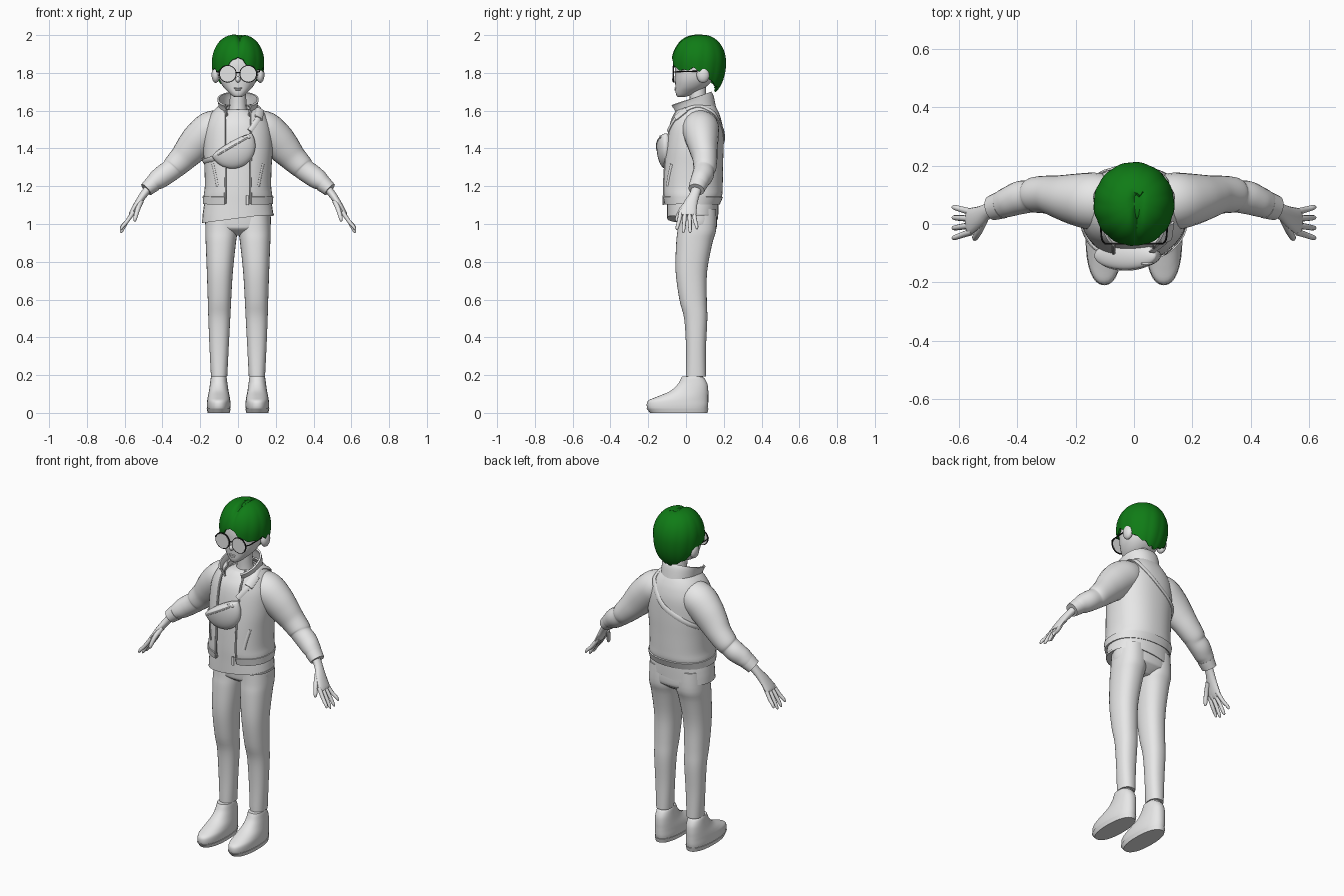
import bpy, bmesh, math
from math import sin, cos, pi
from mathutils import Vector, Matrix

if "Cube" in bpy.data.objects:
    bpy.data.objects.remove(bpy.data.objects["Cube"])


def material(name, rgb):
    m = bpy.data.materials.new(name)
    m.use_nodes = True
    m.diffuse_color = (*rgb, 1)
    m.node_tree.nodes["Principled BSDF"].inputs["Base Color"].default_value = (*rgb, 1)
    return m


GREY = material("light grey", (0.8, 0.8, 0.8))
GREEN = material("dark green", (0.005, 0.2, 0.008))
BLACK = material("black", (0.01, 0.01, 0.01))


def finish(name, bm, mat, thick=0):
    """Turn a bmesh into a smooth shaded object, optionally with thickness."""
    bmesh.ops.recalc_face_normals(bm, faces=bm.faces)
    me = bpy.data.meshes.new(name)
    bm.to_mesh(me)
    bm.free()
    ob = bpy.data.objects.new(name, me)
    bpy.context.collection.objects.link(ob)
    me.materials.append(mat)
    bpy.ops.object.select_all(action='DESELECT')
    ob.select_set(True)
    bpy.context.view_layer.objects.active = ob
    if thick:
        mod = ob.modifiers.new("thickness", 'SOLIDIFY')
        mod.thickness, mod.offset = thick, 0
        bpy.ops.object.modifier_apply(modifier=mod.name)
    bpy.ops.object.shade_smooth_by_angle(angle=math.radians(42))
    return ob


def smooth_rows(rows, k=4):
    """Catmull-Rom resampling of a list of equal tuples."""
    out = []
    for i in range(len(rows) - 1):
        quad = zip(rows[max(i - 1, 0)], rows[i], rows[i + 1], rows[min(i + 2, len(rows) - 1)])
        quad = list(quad)
        for j in range(k):
            t = j / k
            out.append(tuple(b + t * (c - a) / 2 + t * t * (a - 2.5 * b + 2 * c - d / 2)
                             + t ** 3 * (1.5 * (b - c) + (d - a) / 2) for a, b, c, d in quad))
    return out + [rows[-1]]


def skin(name, rings, mat, closed=True, caps=True, thick=0):
    """Bridge rings of points into a surface."""
    bm = bmesh.new()
    vs = [[bm.verts.new(p) for p in r] for r in rings]
    n = len(vs[0])
    for a, b in zip(vs, vs[1:]):
        for i in range(n if closed else n - 1):
            j = (i + 1) % n
            bm.faces.new((a[i], a[j], b[j], b[i]))
    if caps:
        bm.faces.new(vs[0])
        bm.faces.new(vs[-1])
    return finish(name, bm, mat, thick)


def ring_point(row, th, grow=0):
    """Row is z, centre x, front y, back y, half width, gap, slope; th runs from the front."""
    z, cx, yf, yb, rx, gap, slope = (tuple(row) + (0, 0))[:7]
    s, c = sin(th), cos(th)
    dy = -((yb - yf) / 2 + grow) * math.copysign(abs(c) ** 0.88, c)
    return Vector((cx + (rx + grow) * math.copysign(abs(s) ** 0.88, s),
                   (yf + yb) / 2 + dy, z + slope * dy))


def loft(name, rows, mat=GREY, n=32, tilt=0):
    rows = smooth_rows(rows)
    rings = [[ring_point(r, 2 * pi * i / n) for i in range(n)] for r in rows]
    for p in rings[0]:
        p.z += tilt * p.x
    return skin(name, rings, mat)


def shell(name, rows, thick, grow=0, n=48):
    rows = smooth_rows(rows)
    rings = [[ring_point(r, r[5] + (2 * pi - 2 * r[5]) * i / n, grow) for i in range(n + 1)]
             for r in rows]
    return skin(name, rings, GREY, False, False, thick)


def tube(name, rows, mat=GREY, ref=lambda p: Vector((0, 1, 0)), n=16, k=4):
    """Rows are x, y, z, radius along ref, radius across it."""
    rows = smooth_rows(rows, k)
    pts = [Vector(r[:3]) for r in rows]
    rings = []
    for i, p in enumerate(pts):
        t = (pts[min(i + 1, len(pts) - 1)] - pts[max(i - 1, 0)]).normalized()
        u = ref(p)
        u = (u - t * u.dot(t)).normalized()
        v = t.cross(u)
        rings.append([p + u * rows[i][3] * cos(2 * pi * a / n) + v * rows[i][4] * sin(2 * pi * a / n)
                      for a in range(n)])
    return skin(name, rings, mat)


def ball(name, loc, size, mat=GREY):
    bm = bmesh.new()
    bmesh.ops.create_uvsphere(bm, u_segments=20, v_segments=12, radius=1)
    bmesh.ops.transform(bm, matrix=Matrix.Translation(loc) @ Matrix.Diagonal((*size, 1)), verts=bm.verts)
    return finish(name, bm, mat)


# Torso: shirt, open jacket with hem band and collar
loft("shirt", [(1.03, 0, -.1, .17, .19), (1.1, 0, -.1, .172, .18), (1.2, 0, -.1, .172, .16),
               (1.4, 0, -.09, .178, .165), (1.52, 0, -.07, .172, .15), (1.58, 0, -.035, .15, .1),
               (1.605, 0, -.01, .13, .06)], tilt=.13)
jacket = [(1.11, 0, -.108, .168, .175, .34), (1.15, 0, -.118, .185, .176, .34),
          (1.2, 0, -.12, .188, .17, .34), (1.3, 0, -.115, .19, .172, .34),
          (1.4, 0, -.105, .192, .178, .34), (1.5, 0, -.09, .19, .172, .36),
          (1.56, 0, -.075, .178, .15, .42), (1.6, 0, -.055, .162, .122, .52),
          (1.63, 0, -.03, .145, .085, .7)]
shell("jacket", jacket, .012)
shell("jacket_hem", [(1.105,) + jacket[0][1:], (1.145,) + jacket[1][1:]], .012, .005)
shell("jacket_collar", [(1.59, 0, -.055, .155, .095, .58, .2), (1.64, 0, -.08, .142, .1, .62, .3),
                        (1.66, 0, -.095, .13, .105, .65, .34)], .01)


def on_jacket(th, z, grow):
    row = min(smooth_rows(jacket, 12), key=lambda r: abs(r[0] - z))
    return ring_point(row, th, grow)


def outward(p):
    return p - Vector((0, .05, 1.42))


for s, side in ((1, "left"), (-1, "right")):
    edge = [(*on_jacket(s * r[5], r[0], .003), .007, .006) for r in jacket]
    tube(side + "_zipper", edge, n=8)
    pocket = [(*on_jacket(s * th, z, .006), .004, .009) for th, z in ((.62, 1.2), (.7, 1.26), (.8, 1.32))]
    tube(side + "_pocket_welt", pocket, ref=outward, n=8)
tube("zipper_pull", [(.05, -.12, 1.15, .005, .008), (.05, -.12, 1.1, .005, .008)], n=8)

# Cross-body pouch and strap
strap = [(.3, 1.49), (.7, 1.56), (1.15, 1.605), (1.6, 1.625), (2.1, 1.61), (2.5, 1.57), (3.1, 1.47),
         (3.9, 1.38), (4.7, 1.33), (5.4, 1.34), (5.85, 1.37)]
tube("pouch_strap", [(*on_jacket(th, z, .009), .006, .015) for th, z in strap], ref=outward, n=10)
tube("strap_pad", [(*on_jacket(th, z, .011), .009, .024) for th, z in strap[1:3]], ref=outward, n=10)
bm = bmesh.new()
bmesh.ops.create_uvsphere(bm, u_segments=32, v_segments=20, radius=1)
for v in bm.verts:
    v.co.z *= .18 if v.co.z > 0 else 1
place = Matrix.Translation((-.03, -.108, 1.415)) @ Matrix.Rotation(math.radians(-30), 4, 'Y')
bmesh.ops.transform(bm, matrix=place @ Matrix.Diagonal((.122, .048, .122, 1)), verts=bm.verts)
finish("pouch", bm, GREY)
tube("pouch_zip", [(*(place @ Vector((.118 * cos(a), -.049 * sin(a), -.004))), .003, .004)
                   for a in (.3, .8, 1.3, 1.8, 2.3, 2.8)], n=8)
ball("pouch_buckle", (.045, -.135, 1.46), (.022, .006, .01))

# Trousers
loft("trouser_hips", [(.94, 0, .01, .11, .05), (.97, 0, -.035, .15, .14), (1.0, 0, -.045, .165, .174),
                      (1.12, 0, -.05, .16, .165)])

for s, side in ((1, "left"), (-1, "right")):
    # Leg, ankle and shoe
    legs = [(.195, .1, .0, .106, .043), (.21, .1, .0, .106, .044), (.35, .1, .0, .106, .051),
            (.5, .099, -.01, .113, .058), (.6, .098, -.035, .11, .062), (.75, .096, -.055, .112, .069),
            (.9, .091, -.052, .14, .08), (.97, .088, -.045, .16, .085), (1.08, .086, -.04, .16, .08)]
    loft(side + "_trouser_leg", [(r[0], s * r[1]) + r[2:] for r in legs])
    loft(side + "_ankle", [(.12, s * .1, -.005, .09, .036), (.23, s * .1, .01, .09, .036)], n=20)
    shoe = [(.018, -.203, .113, .06), (.04, -.208, .117, .062), (.065, -.2, .118, .061),
            (.085, -.155, .118, .058), (.115, -.085, .118, .052), (.15, -.045, .114, .047),
            (.18, -.028, .1, .043), (.192, -.022, .085, .04)]
    loft(side + "_shoe", [(z, s * .102, f, b, w) for z, f, b, w in shoe])
    loft(side + "_shoe_sole", [(0, s * .102, -.19, .113, .058), (.024, s * .102, -.21, .119, .064)])

    # Sleeve with soft folds and a cuff
    sleeve = [(.08, .075, 1.52, .09, .085), (.14, .078, 1.5, .098, .098), (.2, .085, 1.45, .088, .095),
              (.25, .093, 1.395, .075, .085), (.29, .1, 1.35, .066, .073), (.335, .1, 1.305, .062, .064),
              (.355, .095, 1.285, .056, .058), (.39, .09, 1.26, .057, .057), (.425, .077, 1.235, .052, .053),
              (.445, .07, 1.22, .049, .046), (.462, .063, 1.205, .044, .04)]
    tube(side + "_sleeve", [(s * r[0],) + r[1:] for r in sleeve], n=24)
    tube(side + "_cuff", [(s * .452, .066, 1.212, .048, .045), (s * .486, .055, 1.182, .043, .038)], n=24)

    # Hand
    palm = [(.465, .06, 1.2, .028, .022), (.5, .045, 1.155, .027, .02), (.53, .025, 1.11, .036, .018),
            (.56, .01, 1.06, .045, .015), (.57, .008, 1.045, .04, .01)]
    tube(side + "_palm", [(s * r[0],) + r[1:] for r in palm])
    for name, y0, y1, z1 in (("index", -.026, -.048, .968), ("middle", -.004, -.014, .952),
                             ("ring", .018, .022, .952), ("little", .04, .058, .972)):
        path = [(.553, y0, 1.065, .012), (.587, (y0 + y1) / 2, 1.015, .0105),
                (.612, y1 * .9 + y0 * .1, z1 + .018, .009), (.619, y1, z1 + .005, .006), (.621, y1, z1, .002)]
        tube(side + "_" + name + "_finger", [(s * x, y, z, r, r) for x, y, z, r in path], n=10)
    thumb = [(.515, .015, 1.12, .016), (.53, -.022, 1.08, .013), (.543, -.045, 1.035, .011),
             (.546, -.05, 1.018, .007), (.547, -.051, 1.013, .002)]
    tube(side + "_thumb", [(s * x, y, z, r, r) for x, y, z, r in thumb], n=10)

    # Ear and one half of the glasses
    ball(side + "_ear", (s * .118, .09, 1.79), (.022, .034, .043))
    for name, rad, depth, mat in (("_rim", .0465, .005, BLACK), ("_lens", .042, .008, GREY)):
        bm = bmesh.new()
        bmesh.ops.create_cone(bm, cap_ends=True, segments=32, radius1=rad, radius2=rad, depth=depth)
        bmesh.ops.transform(bm, matrix=Matrix.Translation((s * .054, -.067, 1.795))
                            @ Matrix.Rotation(pi / 2, 4, 'X'), verts=bm.verts)
        finish(side + name, bm, mat)
    tube(side + "_temple", [(s * .099, -.066, 1.805, .003, .003), (s * .112, -.04, 1.806, .003, .003),
                            (s * .115, .09, 1.81, .003, .003)], BLACK, lambda p: Vector((0, 0, 1)), n=8)

# Head and face
tube("neck", [(0, .07, 1.56, .055, .06), (0, .066, 1.62, .045, .045), (0, .06, 1.74, .045, .044)])
tube("shirt_neckline", [(.064 * sin(a), .06 - .075 * cos(a), 1.595 - .015 * cos(a), .006, .006)
                        for a in [2 * pi * i / 16 for i in range(17)]],
     ref=lambda p: Vector((0, 0, 1)), n=8, k=2)
loft("head", [(1.672, 0, -.042, -.01, .016), (1.68, 0, -.05, .02, .032), (1.698, 0, -.055, .06, .052),
              (1.725, 0, -.056, .105, .077), (1.76, 0, -.058, .14, .097), (1.8, 0, -.058, .16, .107),
              (1.85, 0, -.058, .175, .11), (1.91, 0, -.045, .17, .1), (1.95, 0, -.01, .14, .07)])
ball("nose", (0, -.058, 1.765), (.013, .016, .016))
ball("upper_lip", (0, -.055, 1.72), (.022, .007, .004))
ball("lower_lip", (0, -.054, 1.711), (.016, .008, .005))
tube("glasses_bridge", [(-.012, -.068, 1.803, .003, .003), (.012, -.068, 1.803, .003, .003)], BLACK, n=8)

# Hair: ridged cap with a middle parting, its lower edge following the hairline
hairline = [(0, 1.888), (.2, 1.872), (.42, 1.832), (.9, 1.812), (1.4, 1.825), (1.75, 1.8),
            (2.2, 1.75), (2.75, 1.715), (pi, 1.703)]


def hair_edge(th):
    th = abs(th)
    for (a, za), (b, zb) in zip(hairline, hairline[1:]):
        if th <= b:
            return za + (zb - za) * (th - a) / (b - a)
    return hairline[-1][1]


def hair_point(th, t):
    drop = hair_edge(th) + .005 * sin(15 * th) - 1.855
    low = drop / (.145 if drop > 0 else .185)
    a = t * math.acos(max(-1, min(1, low)))
    ridge = 1 + .025 * t * (abs(sin(6.5 * th + 1.5 * t)) - .6)
    r = max(sin(a), 0) ** .82 * ridge
    z = cos(a) * (.143 if cos(a) > 0 else .185)
    x, y = .132 * r * sin(th), .068 - .138 * r * cos(th)
    if y < .1:
        z -= .02 * math.exp(-((x - .01) / .014) ** 2) * (1 - t * .5)
    return Vector((x, y, 1.855 + z))


skin("hair", [[hair_point(-pi + 2 * pi * i / 96, .01 + .99 * j / 24) for i in range(96)]
              for j in range(25)], GREEN, caps=False, thick=.012)
ball("hair_crown", (.01, .075, 1.975), (.055, .06, .019), GREEN)
